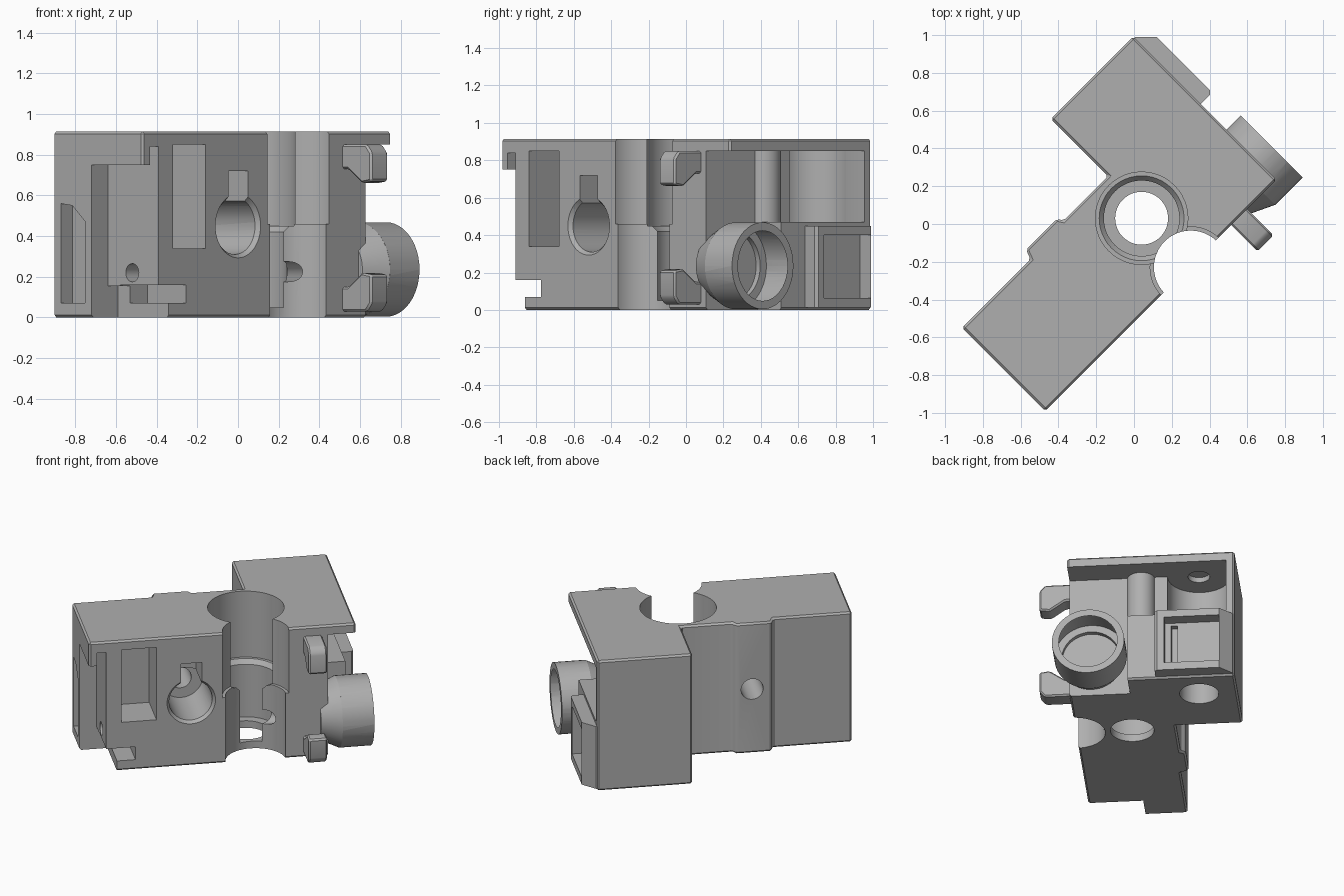
import bpy, bmesh, math
from mathutils import Matrix

if "Cube" in bpy.data.objects:
    bpy.data.objects.remove(bpy.data.objects["Cube"])

# Everything is built in a local frame (u, v, z), then turned 45 degrees at the end.
grey = bpy.data.materials.new("plastic_grey")
grey.diffuse_color = (0.43, 0.43, 0.43, 1)
grey.use_nodes = True
grey.node_tree.nodes["Principled BSDF"].inputs["Base Color"].default_value = grey.diffuse_color


def make(name, bm):
    bmesh.ops.recalc_face_normals(bm, faces=bm.faces)
    me = bpy.data.meshes.new(name)
    bm.to_mesh(me)
    bm.free()
    ob = bpy.data.objects.new(name, me)
    bpy.context.collection.objects.link(ob)
    me.materials.append(grey)
    return ob


def prism(name, pts, t0, t1, axis="z"):
    """Extrude a profile: (u, v) along z, or (v, z) along u."""
    place = (lambda a, b, t: (a, b, t)) if axis == "z" else (lambda a, b, t: (t, a, b))
    bm = bmesh.new()
    low = [bm.verts.new(place(a, b, t0)) for a, b in pts]
    top = [bm.verts.new(place(a, b, t1)) for a, b in pts]
    bm.faces.new(low)
    bm.faces.new(top)
    n = len(pts)
    for i in range(n):
        j = (i + 1) % n
        bm.faces.new((low[i], low[j], top[j], top[i]))
    return make(name, bm)


def box(name, u0, u1, v0, v1, z0, z1):
    return prism(name, [(u0, v0), (u1, v0), (u1, v1), (u0, v1)], z0, z1)


def cyl(name, axis, a, b, r, t0, t1, r1=None, seg=48):
    """Cylinder or cone along an axis; (a, b) are the other two coordinates."""
    bm = bmesh.new()
    bmesh.ops.create_cone(bm, cap_ends=True, segments=seg, radius1=r,
                          radius2=r if r1 is None else r1, depth=t1 - t0)
    mid = (t0 + t1) / 2
    rot = {"z": Matrix(), "u": Matrix.Rotation(math.pi / 2, 4, "Y"),
           "v": Matrix.Rotation(-math.pi / 2, 4, "X")}[axis]
    pos = {"z": (a, b, mid), "u": (mid, a, b), "v": (a, mid, b)}[axis]
    bm.transform(Matrix.Translation(pos) @ rot)
    return make(name, bm)


def apply_mod(ob, kind, **settings):
    m = ob.modifiers.new("m", kind)
    for k, v in settings.items():
        setattr(m, k, v)
    bpy.context.view_layer.objects.active = ob
    bpy.ops.object.modifier_apply(modifier=m.name)


def combine(ob, other, op):
    apply_mod(ob, "BOOLEAN", object=other, operation=op, solver="EXACT")
    bpy.data.objects.remove(other)


# Main block: long arm plus the wider head
body = prism("housing_body", [
    (-1.032, -0.368), (0.70, -0.368), (0.70, 0.705), (0.082, 0.705), (0.082, 0.276),
    (-0.25, 0.276), (-0.27, 0.308), (-0.50, 0.308), (-0.52, 0.255), (-1.032, 0.255)], 0, 0.915)
apply_mod(body, "BEVEL", width=0.012, segments=1, limit_method="ANGLE", angle_limit=0.6)

BU, BV = 0.05, -0.007      # bore centre
cuts = [
    # vertical bore, its stepped seat and floor hole
    cyl("bore", "z", BU, BV, 0.245, 0.45, 1),
    cyl("bore_seat", "z", BU, BV, 0.20, 0.42, 0.4505, 0.225),
    cyl("bore_lower", "z", BU, BV, 0.20, 0.05, 0.43),
    cyl("bore_floor_hole", "z", BU, BV, 0.14, -0.1, 0.1),
    # side opening into the bore
    cyl("opening_upper", "z", BU, -0.375, 0.215, 0.46, 1),
    cyl("opening_lower", "z", BU, -0.375, 0.195, -0.1, 0.47),
    cyl("wire_slot", "u", -0.2, 0.225, 0.05, 0.05, 0.3, seg=24),
    # keyhole through the arm
    cyl("keyhole", "v", -0.368, 0.45, 0.14, -0.5, 0.0),
    cyl("keyhole_rim", "v", -0.368, 0.45, 0.165, -0.378, -0.34, 0.135),
    cyl("keyhole_back", "v", -0.375, 0.45, 0.072, -0.1, 0.5, seg=32),
    box("keyhole_slot", -0.435, -0.30, -0.5, -0.15, 0.45, 0.72),
    # rectangular pocket on the arm
    box("arm_pocket", -0.82, -0.594, -0.5, -0.10, 0.34, 0.85),
    # stepped notch at the arm's end
    box("notch_upper", -1.2, -0.92, -0.5, -0.015, 0.15, 0.75),
    box("notch_lip", -0.98, -0.92, -0.5, -0.10, 0.74, 0.84),
    box("notch_slot", -1.2, -0.73, -0.5, -0.10, 0.07, 0.16),
    box("notch_side", -1.2, -0.85, -0.5, -0.015, -0.1, 0.155),
    cyl("notch_pin_hole", "u", -0.185, 0.22, 0.045, -1, -0.80, seg=24),
    prism("end_scoop", [(0.03, 0.07), (0.2, 0.07), (0.2, 0.56), (0.12, 0.55), (0.03, 0.47)],
          -1.1, -0.95, "u"),
    # recess under the head's roof
    box("recess_open", 0.52, 0.8, -0.5, 0.02, -0.1, 0.85),
    box("recess_back", 0.52, 0.8, -0.1, 0.65, 0.47, 0.85),
    cyl("recess_round", "z", 0.50, 0.46, 0.20, 0.47, 0.85),
    cyl("screw_well", "z", 0.48, 0.46, 0.125, -0.1, 0.5),
    cyl("screw_tip", "z", 0.50, 0.46, 0.07, 0.84, 0.885, seg=32),
]
for c in cuts:
    combine(body, c, "DIFFERENCE")

# Parts joined to the head: rib, round port, square frame and two hooks
parts = [
    cyl("recess_rib", "z", 0.50, 0.09, 0.09, 0.44, 0.87, seg=32),
    cyl("port_tube", "u", -0.225, 0.236, 0.232, 0.60, 0.805),
    cyl("port_root", "u", -0.225, 0.236, 0.17, 0.47, 0.601, 0.232),
    cyl("port_lip", "u", -0.225, 0.236, 0.232, 0.8045, 0.825, 0.215),
    prism("square_frame", [(0.6, 0.2), (0.77, 0.2), (0.785, 0.215), (0.785, 0.615),
                           (0.705, 0.695), (0.6, 0.695)], 0.012, 0.45),
]
for mirror in (False, True):
    prof = [(-0.33, 0.73), (-0.40, 0.73), (-0.50, 0.66), (-0.565, 0.67),
            (-0.565, 0.81), (-0.53, 0.85), (-0.33, 0.85)]
    if mirror:
        prof = [(v, 0.88 - z) for v, z in prof]
    hook = prism("hook", prof, 0.36, 0.48, "u")
    apply_mod(hook, "BEVEL", width=0.01, segments=1, limit_method="ANGLE", angle_limit=0.6)
    parts.append(hook)
for p in parts:
    combine(body, p, "UNION")

# Bores of the port and the frame's pocket
for c in [
    cyl("port_bore", "u", -0.225, 0.236, 0.185, 0.57, 0.9),
    cyl("port_rim", "u", -0.225, 0.236, 0.18, 0.795, 0.83, 0.208),
    cyl("port_step", "u", -0.225, 0.236, 0.11, 0.48, 0.6, seg=32),
    cyl("port_end", "u", -0.225, 0.236, 0.06, 0.36, 0.5, seg=24),
    box("frame_pocket", 0.70, 0.9, 0.26, 0.615, 0.065, 0.40),
    box("frame_slot", 0.66, 0.9, 0.30, 0.34, 0.085, 0.38),
]:
    combine(body, c, "DIFFERENCE")

# Turn into place and shade
body.data.transform(Matrix.Rotation(math.pi / 4, 4, "Z"))
for ob in bpy.context.selected_objects:
    ob.select_set(False)
body.select_set(True)
bpy.context.view_layer.objects.active = body
bpy.ops.object.shade_smooth_by_angle(angle=math.radians(30))
